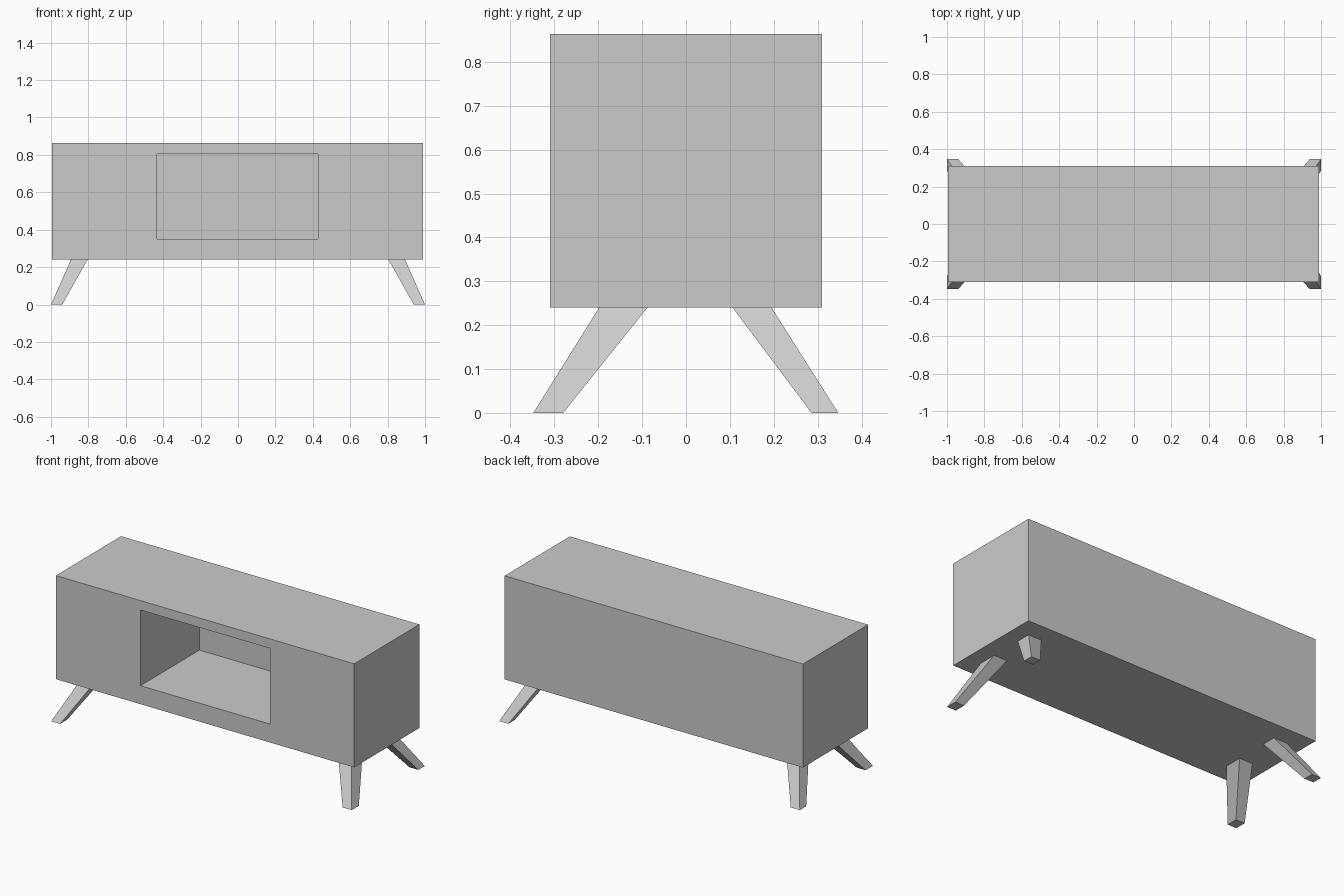
import bpy, bmesh

if "Cube" in bpy.data.objects:
    bpy.data.objects.remove(bpy.data.objects["Cube"])


def loft(name, rings):
    """Skin a series of four-point rings and cap both ends."""
    bm = bmesh.new()
    loops = [[bm.verts.new(p) for p in ring] for ring in rings]
    for a, b in zip(loops, loops[1:]):
        for i in range(4):
            j = (i + 1) % 4
            bm.faces.new((a[i], a[j], b[j], b[i]))
    bm.faces.new(loops[0])
    bm.faces.new(loops[-1])
    bmesh.ops.recalc_face_normals(bm, faces=bm.faces)
    mesh = bpy.data.meshes.new(name)
    bm.to_mesh(mesh)
    bm.free()
    obj = bpy.data.objects.new(name, mesh)
    bpy.context.collection.objects.link(obj)
    return obj


def upright(x0, x1, z0, z1, y):
    return [(x0, y, z0), (x1, y, z0), (x1, y, z1), (x0, y, z1)]


def flat(x0, x1, y0, y1, z):
    return [(x0, y0, z), (x1, y0, z), (x1, y1, z), (x0, y1, z)]


# Cabinet body: outer shell folded inward at the front to form the open shelf
outer = (-0.995, 0.99, 0.24, 0.863)
niche = (-0.432, 0.429, 0.351, 0.806)
loft("cabinet_body", [
    upright(*outer, 0.31),
    upright(*outer, -0.31),
    upright(*niche, -0.31),
    upright(*niche, 0.25),
])

# Splayed, tapered legs: (foot y range), (top y range)
legs = {
    "front": ((-0.348, -0.28), (-0.198, -0.088)),
    "back": ((0.286, 0.347), (0.106, 0.195)),
}
for end, (foot_y, top_y) in legs.items():
    for side, s in (("left", -1), ("right", 1)):
        loft(f"{end}_{side}_leg", [
            flat(s * 0.94, s * 1.0, *foot_y, 0.0),
            flat(s * 0.804, s * 0.893, *top_y, 0.24),
        ])
